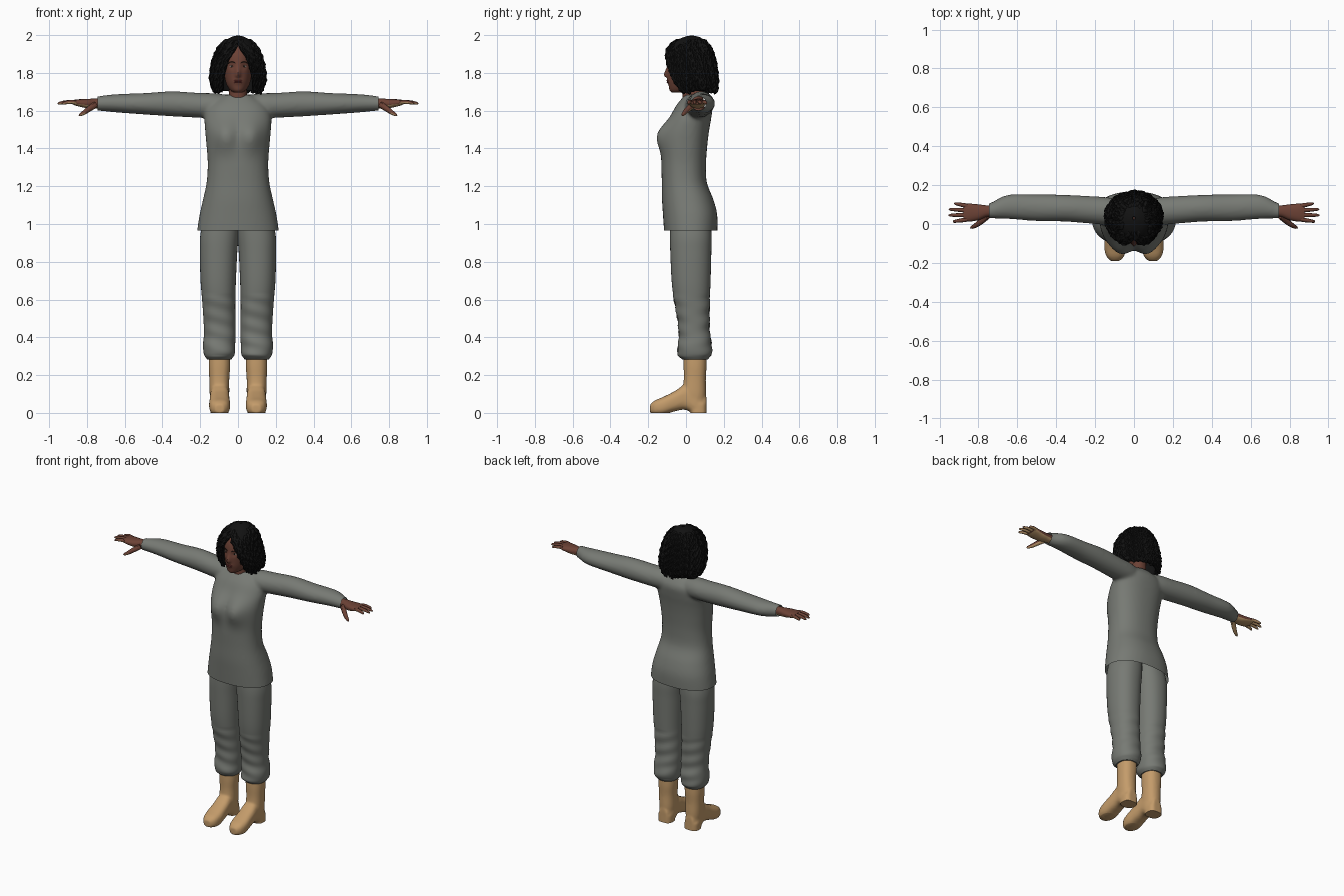
import bpy, bmesh, math, random
from mathutils import Vector, Matrix
from mathutils.bvhtree import BVHTree

random.seed(4)
cube = bpy.data.objects.get("Cube")
if cube:
    bpy.data.objects.remove(cube, do_unlink=True)


def material(name, *rgb):
    m = bpy.data.materials.new(name)
    m.use_nodes = True
    m.diffuse_color = (*rgb, 1)
    m.node_tree.nodes["Principled BSDF"].inputs["Base Color"].default_value = (*rgb, 1)
    return m


cloth = material("grey cloth", .185, .195, .175)
leather = material("tan leather", .55, .33, .145)
skin_mat = material("brown skin", .15, .054, .036)
palm_mat = material("pale palm", .45, .28, .13)
hair_mat = material("black hair", .006, .006, .006)
lip_mat = material("lip red", .16, .034, .03)
eye_mat = material("eye white", .45, .4, .36)
dark_mat = material("dark brown", .012, .008, .006)


def spline(rows, steps):
    """Smooth interpolation through rows of numbers."""
    out = []
    for i in range(len(rows) - 1):
        p0, p1 = rows[max(i - 1, 0)], rows[i]
        p2, p3 = rows[i + 1], rows[min(i + 2, len(rows) - 1)]
        for k in range(steps):
            t = k / steps
            out.append([b + t * ((c - a) / 2 + t * (a - 2.5 * b + 2 * c - d / 2
                        + t * (1.5 * (b - c) + (d - a) / 2)))
                        for a, b, c, d in zip(p0, p1, p2, p3)])
    return out + [list(rows[-1])]


def skin(bm, rings, cap=True, loop=True):
    vs = [[bm.verts.new(p) for p in r] for r in rings]
    n = len(vs[0])
    for a, b in zip(vs, vs[1:]):
        for i in range(n if loop else n - 1):
            j = (i + 1) % n
            bm.faces.new((a[i], a[j], b[j], b[i]))
    if cap:
        bm.faces.new(vs[0][::-1])
        bm.faces.new(vs[-1])


def loft(bm, rows, axis="z", n=40, power=2.3, steps=5, flip=1):
    """Rows are (position, u min, u max, v min, v max) along an axis."""
    rings = []
    for t, u0, u1, v0, v1 in spline(rows, steps):
        ring = []
        for i in range(n):
            c, s = (f(2 * math.pi * i / n) for f in (math.cos, math.sin))
            u = (u0 + u1) / 2 + (u1 - u0) / 2 * math.copysign(abs(c) ** (2 / power), c)
            v = (v0 + v1) / 2 + (v1 - v0) / 2 * math.copysign(abs(s) ** (2 / power), s)
            x, y, z = {"x": (t, u, v), "y": (u, t, v), "z": (u, v, t)}[axis]
            ring.append((x * flip, y, z))
        rings.append(ring)
    skin(bm, rings)


def tube(bm, pts, radii, n=8, flip=1):
    pts = [Vector((p[0] * flip, p[1], p[2])) for p in pts]
    d = (pts[-1] - pts[0]).normalized()
    e = d.orthogonal().normalized()
    f = d.cross(e)
    turns = [2 * math.pi * i / n for i in range(n)]
    skin(bm, [[p + r * (e * math.cos(a) + f * math.sin(a)) for a in turns]
              for p, r in zip(pts, radii)])


def ball(bm, centre, size):
    bmesh.ops.create_uvsphere(bm, u_segments=20, v_segments=12, radius=1,
                              matrix=Matrix.Translation(centre) @ Matrix.Diagonal((*size, 1)))


def finish(name, bm, mats, voxel=0, cuts=(), fill=False):
    bmesh.ops.recalc_face_normals(bm, faces=bm.faces[:])
    me = bpy.data.meshes.new(name)
    bm.to_mesh(me)
    bm.free()
    ob = bpy.data.objects.new(name, me)
    bpy.context.collection.objects.link(ob)
    for m in mats:
        me.materials.append(m)
    bpy.ops.object.select_all(action="DESELECT")
    ob.select_set(True)
    bpy.context.view_layer.objects.active = ob
    if voxel:
        r = ob.modifiers.new("fuse", "REMESH")
        r.mode, r.voxel_size = "VOXEL", voxel
        s = ob.modifiers.new("soften", "SMOOTH")
        s.factor, s.iterations = .5, 8
        for mod in ("fuse", "soften"):
            bpy.ops.object.modifier_apply(modifier=mod)
    if cuts:
        b = bmesh.new()
        b.from_mesh(ob.data)
        for co, no in cuts:
            bmesh.ops.bisect_plane(b, geom=b.verts[:] + b.edges[:] + b.faces[:],
                                   plane_co=co, plane_no=no, clear_outer=True)
        if fill:
            bmesh.ops.holes_fill(b, edges=[e for e in b.edges if e.is_boundary], sides=0)
        b.to_mesh(ob.data)
        b.free()
    bpy.ops.object.shade_smooth_by_angle(angle=math.radians(45))
    return ob


def bell(a, b):
    return math.exp(-a * a - b * b)


# Tunic: torso and sleeves fused, then trimmed at hem and cuffs
bm = bmesh.new()
torso = [(.92, .22, -.113, .163), (.965, .216, -.116, .166), (1.05, .203, -.122, .165),
         (1.13, .185, -.127, .145), (1.22, .166, -.128, .11), (1.32, .16, -.13, .106),
         (1.42, .167, -.125, .113), (1.5, .174, -.112, .123), (1.57, .176, -.08, .135),
         (1.63, .15, -.05, .138), (1.685, .07, -.004, .1)]
loft(bm, [(z, -w, w, f, b) for z, w, f, b in torso], n=64)
for v in bm.verts:
    if v.co.y < 0:
        v.co.y -= .042 * bell((abs(v.co.x) - .07) / .065, (v.co.z - 1.465) / .08)
sleeve = [(.02, .01, .11, 1.55, 1.68), (.12, -.005, .135, 1.56, 1.692),
          (.2, 0, .142, 1.562, 1.694), (.35, .012, .15, 1.57, 1.702),
          (.5, .015, .152, 1.58, 1.693), (.65, .026, .15, 1.591, 1.687),
          (.74, .029, .108, 1.6, 1.677), (.79, .03, .1, 1.603, 1.675)]
for s in (1, -1):
    loft(bm, sleeve, "x", power=2, flip=s)
finish("tunic", bm, [cloth], .01, [((0, 0, .965), (0, 0, -1)), ((.745, 0, 0), (1, 0, 0)),
                                   ((-.745, 0, 0), (-1, 0, 0))])

# Trousers gathered above the boots
bm = bmesh.new()
leg = [(1.08, -.01, .165, -.08, .12), (.95, -.005, .198, -.085, .135),
       (.85, .004, .202, -.083, .134), (.7, .011, .198, -.076, .13),
       (.6, .014, .19, -.064, .126), (.5, .014, .183, -.046, .124),
       (.42, .013, .18, -.038, .126), (.36, .015, .185, -.041, .136),
       (.31, .018, .18, -.045, .134), (.283, .036, .163, -.02, .115)]
for s in (1, -1):
    loft(bm, leg, flip=s, power=2.2, steps=7)
for v in bm.verts:
    if .3 < v.co.z < .62:
        v.co.y += .003 * math.sin(v.co.z * 75 + v.co.x * 20)
finish("trousers", bm, [cloth])

# Boots: shaft, foot and heel fused, with a flat sole
shaft = [(.32, .042, .153, -.012, .108), (.25, .041, .155, -.013, .109),
         (.18, .046, .152, -.012, .105), (.1, .046, .15, -.02, .106), (.05, .05, .145, -.02, .1)]
foot = [(.108, .03, -.02, .09), (.06, .05, -.02, .12), (0, .05, .016, .15), (-.06, .053, .008, .115),
        (-.12, .056, -.01, .085), (-.165, .046, -.01, .066), (-.19, .024, 0, .045)]
heel = [(-.03, .05, .147, .025, .108), (.05, .05, .147, .025, .108)]
for side, s in (("left", 1), ("right", -1)):
    bm = bmesh.new()
    loft(bm, shaft, flip=s)
    loft(bm, [(y, .097 - w, .097 + w, a, b) for y, w, a, b in foot], "y", power=2.7, flip=s)
    loft(bm, heel, power=3, flip=s)
    finish(side + "_boot", bm, [leather], .007, [((0, 0, 0), (0, 0, -1))], True)

# Hands with paler palms
palm = [(.71, .042, .093, 1.613, 1.663), (.76, .036, .096, 1.612, 1.664), (.8, .02, .101, 1.613, 1.662),
        (.85, .012, .105, 1.624, 1.66), (.876, .016, .101, 1.633, 1.656)]
fingers = [(.024, .012, .932), (.047, .045, .955), (.07, .076, .953), (.093, .106, .925)]
thumb = [(.755, .04, 1.632), (.79, .01, 1.608), (.815, -.008, 1.59), (.835, -.018, 1.578), (.842, -.021, 1.574)]
for side, s in (("left", 1), ("right", -1)):
    bm = bmesh.new()
    loft(bm, palm, "x", n=24, flip=s)
    for y0, y1, tip in fingers:
        path = [(.855 + (tip - .855) * t, y0 + (y1 - y0) * t, 1.645 + .012 * t - .02 * t * t)
                for t in (0, .35, .7, .92, 1)]
        tube(bm, path, (.0115, .011, .009, .007, .002), flip=s)
    tube(bm, thumb, (.017, .015, .012, .008, .002), flip=s)
    ob = finish(side + "_hand", bm, [skin_mat, palm_mat])
    for p in ob.data.polygons:
        p.material_index = int(p.normal.z < -.25)

# Head with sculpted nose, eye sockets and mouth, plus the neck
bm = bmesh.new()
head = [(1.697, .022, -.075, 0), (1.71, .043, -.087, .06), (1.74, .061, -.092, .085),
        (1.78, .071, -.096, .105), (1.84, .078, -.097, .12), (1.9, .077, -.088, .12),
        (1.945, .06, -.06, .1), (1.972, .025, -.01, .06)]
loft(bm, [(z, -w, w, f, b) for z, w, f, b in head], n=96, power=2.1, steps=8)
for v in bm.verts:
    x, y, z = v.co
    if y < 0:
        v.co.y -= .02 * bell(x / .013, (z - 1.787) / (.035 if z > 1.787 else .012))
        v.co.y -= .006 * bell(x / .025, (z - 1.755) / .016)
        v.co.y += .007 * bell((abs(x) - .032) / .016, (z - 1.835) / .014)
tree = BVHTree.FromBMesh(bm)
loft(bm, [(1.6, -.06, .06, -.02, .1), (1.68, -.048, .048, -.018, .09), (1.76, -.046, .046, -.02, .09)])
finish("head", bm, [skin_mat])


def on_face(x, z, push=0):
    hit = tree.ray_cast(Vector((x, -1, z)), Vector((0, 1, 0)))[0]
    return hit + Vector((0, push, 0))


# Facial features
parts = {n: bmesh.new() for n in ("eyes", "irises", "eyebrows", "lips")}
for s in (1, -1):
    ball(parts["eyes"], on_face(s * .032, 1.835, .002), (.013, .005, .0055))
    ball(parts["irises"], on_face(s * .032, 1.835, .001), (.0055, .0055, .0052))
    arch = [on_face(s * x, z) for x, z in ((.013, 1.851), (.025, 1.857), (.038, 1.858), (.05, 1.851))]
    tube(parts["eyebrows"], arch, (.0015, .003, .0025, .001))
for z, h in ((1.7585, .0042), (1.7505, .005)):
    ball(parts["lips"], on_face(0, z, .003), (.023, .0065, h))
for (name, b), m in zip(parts.items(), (eye_mat, dark_mat, dark_mat, lip_mat)):
    finish(name, b, [m])

# Hair: rows are (height, half width, front, back, half width of face opening)
shell = spline([(1.705, .122, -.05, .155, .085), (1.76, .136, -.082, .158, .083),
                (1.82, .133, -.1, .152, .07), (1.88, .12, -.106, .142, .05), (1.93, .1, -.09, .128, .014),
                (1.97, .068, -.052, .1, 0), (1.99, .035, -.01, .07, 0), (1.997, .008, .02, .04, 0)], 6)


def hair_point(row, f, scale=1):
    z, w, front, back, gap = row
    a = math.asin(min(1, max(0, gap) / w))
    t = a - math.pi / 2 + f * 2 * (math.pi - a)
    return Vector((w * scale * math.cos(t),
                   (front + back) / 2 + (back - front) / 2 * scale * math.sin(t), z))


bm = bmesh.new()
skin(bm, [[hair_point(r, i / 48) for i in range(49)] for r in shell], cap=False, loop=False)
bmesh.ops.remove_doubles(bm, verts=bm.verts[:], dist=.0005)
ob = finish("hair_cap", bm, [hair_mat])
thick = ob.modifiers.new("thickness", "SOLIDIFY")
thick.thickness, thick.offset = .018, -1

# Wavy locks hanging over the cap
bm = bmesh.new()
for i in range(130):
    f = min(1, max(0, (i + random.random()) / 130))
    top, phase = random.randint(18, 32), random.uniform(0, 6)
    out, drop = random.uniform(.99, 1.07), random.uniform(0, .02)
    path = []
    for k in range(top, random.randint(-1, 5), -1):
        p = hair_point(shell[max(k, 0)], f + .008 * math.sin(k * 1.5 + phase),
                       out + .025 * math.cos(k * 1.5 + phase))
        path.append(p - Vector((0, 0, drop * (1 - k / top))))
    tube(bm, path, [.004] + [.0095] * (len(path) - 2) + [.005], n=6)
finish("hair_locks", bm, [hair_mat])
